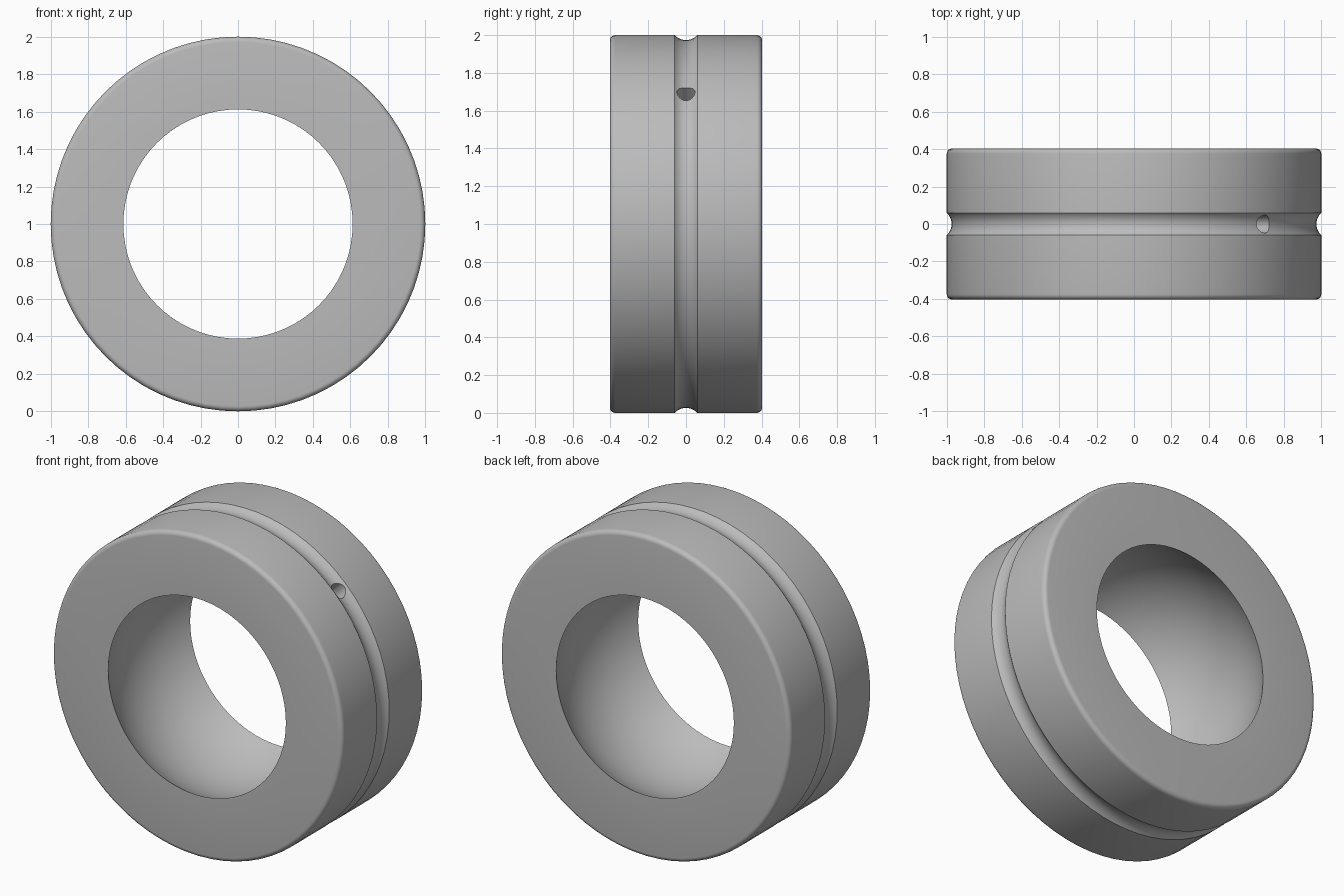
import bpy, bmesh, math
from mathutils import Vector, Matrix

cube = bpy.data.objects.get("Cube")
if cube:
    bpy.data.objects.remove(cube, do_unlink=True)

SEGMENTS = 72
HALF_WIDTH = 0.403
BORE_MOUTH = 0.612
EDGE = 0.028
GROOVE_HALF, GROOVE_DEPTH = 0.06, 0.026
CENTRE = Vector((0, 0, 1))

steel = bpy.data.materials.new("light grey steel")
steel.use_nodes = True
colour = (0.5, 0.5, 0.5, 1)
steel.diffuse_color = colour
steel.node_tree.nodes["Principled BSDF"].inputs["Base Color"].default_value = colour


def arc(cr, cy, radius, start, end, steps):
    """Points (radius, y) on an arc; angles are measured from the radial axis."""
    angles = [start + (end - start) * i / steps for i in range(steps + 1)]
    return [(cr + radius * math.cos(a), cy + radius * math.sin(a)) for a in angles]


# Closed cross-section: rounded rim, shallow groove, rounded rim, spherical bore
groove_r = (GROOVE_HALF ** 2 + GROOVE_DEPTH ** 2) / (2 * GROOVE_DEPTH)
half = math.asin(GROOVE_HALF / groove_r)
bore_r = math.hypot(BORE_MOUTH, HALF_WIDTH)
tilt = math.atan2(HALF_WIDTH, BORE_MOUTH)
rim_y = HALF_WIDTH - EDGE
profile = arc(1 - EDGE, -rim_y, EDGE, -math.pi / 2, 0, 5)
profile += arc(1 - GROOVE_DEPTH + groove_r, 0, groove_r,
               math.pi + half, math.pi - half, 10)
profile += arc(1 - EDGE, rim_y, EDGE, 0, math.pi / 2, 5)
profile += arc(0, 0, bore_r, tilt, -tilt, 20)

# Outer ring, revolved about the y axis
bm = bmesh.new()
rings = []
for s in range(SEGMENTS):
    a = math.tau * s / SEGMENTS
    rings.append([bm.verts.new((r * math.cos(a), y, 1 + r * math.sin(a)))
                  for r, y in profile])
n = len(profile)
for s in range(SEGMENTS):
    here, there = rings[s], rings[(s + 1) % SEGMENTS]
    for i in range(n):
        j = (i + 1) % n
        bm.faces.new((here[i], here[j], there[j], there[i]))
bmesh.ops.recalc_face_normals(bm, faces=bm.faces)
mesh = bpy.data.meshes.new("bearing_outer_ring")
bm.to_mesh(mesh)
bm.free()
mesh.materials.append(steel)
ring = bpy.data.objects.new("bearing_outer_ring", mesh)
bpy.context.collection.objects.link(ring)

# Oil hole drilled from the groove through to the bore
direction = Vector((1, 0, 1)).normalized()
bpy.ops.mesh.primitive_cylinder_add(
    vertices=24, radius=0.048, depth=0.6, location=CENTRE + direction * 0.86,
    rotation=(0, math.pi / 4, 0))
drill = bpy.context.object
drill.name = "oil_hole_cutter"
drill.hide_render = True
drill.data.materials.append(steel)

cut = ring.modifiers.new("oil hole", "BOOLEAN")
cut.operation = "DIFFERENCE"
cut.solver = "EXACT"
cut.object = drill
bpy.ops.object.select_all(action="DESELECT")
ring.select_set(True)
bpy.context.view_layer.objects.active = ring
bpy.ops.object.modifier_apply(modifier=cut.name)
bpy.data.objects.remove(drill, do_unlink=True)

bpy.ops.object.shade_smooth_by_angle(angle=math.radians(30))
